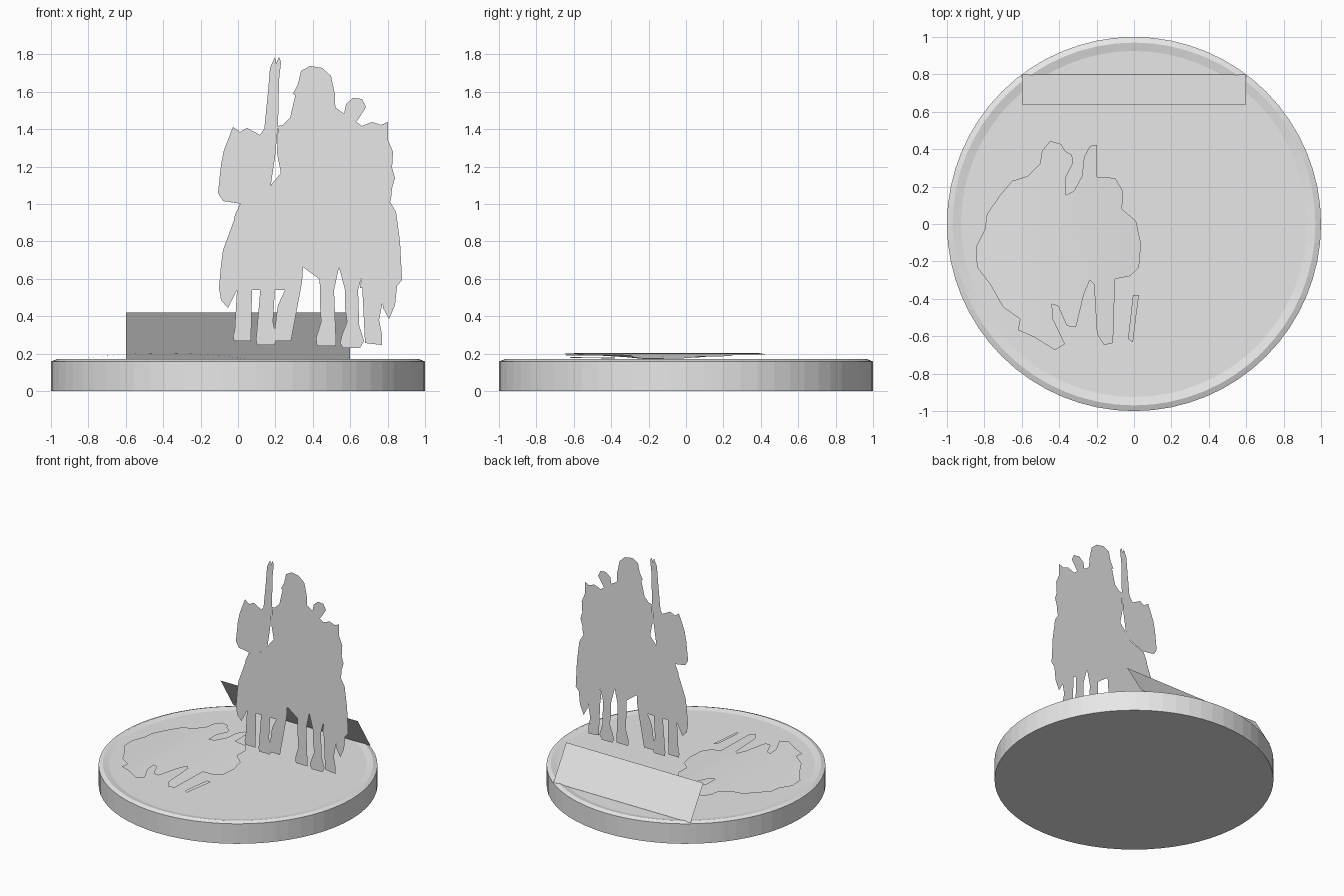
import bpy, bmesh, math

grey = bpy.data.materials.new("plain grey")
grey.diffuse_color = (0.8, 0.8, 0.8, 1)


def finish(name, bm):
    mesh = bpy.data.meshes.new(name)
    bm.to_mesh(mesh)
    bm.free()
    mesh.materials.append(grey)
    obj = bpy.data.objects.new(name, mesh)
    bpy.context.collection.objects.link(obj)
    return obj


UNIT = 187  # drawing units per scene unit


def cutout(bm, pts, place):
    """Fill one flat outline, with each 2D point placed in space."""
    face = bm.faces.new([bm.verts.new(place(u, v)) for u, v in pts])
    bmesh.ops.triangulate(bm, faces=[face])


def standing(name, y, *outlines):
    bm = bmesh.new()
    for pts in outlines:
        cutout(bm, pts, lambda u, v: ((u - 238) / UNIT, y, (391 - v) / UNIT))
    return finish(name, bm)


# Round base: bevelled rim around a shallow recess
SIDES = 64
bm = bmesh.new()
rings = [[bm.verts.new((r * math.cos(2 * math.pi * i / SIDES),
                        r * math.sin(2 * math.pi * i / SIDES), z))
          for i in range(SIDES)]
         for r, z in [(1, 0), (1, 0.158), (0.97, 0.17), (0.925, 0.16)]]
for low, high in zip(rings, rings[1:]):
    for i in range(SIDES):
        j = (i + 1) % SIDES
        bm.faces.new((low[i], low[j], high[j], high[i]))
bm.faces.new(rings[0][::-1])
bm.faces.new(rings[-1])
finish("round_base", bm)

# Sloping plaque at the back rim
bm = bmesh.new()
bm.faces.new([bm.verts.new(p) for p in
              [(0.6, 0.8, 0.165), (-0.6, 0.8, 0.165),
               (-0.6, 0.64, 0.42), (0.6, 0.64, 0.42)]])
finish("sloping_plaque", bm)

# Horse and rider cut from one sheet
horse_and_rider = [
    (240, 204), (235, 215), (231, 235), (223, 250), (221, 265), (222, 275),
    (219, 288), (221, 300), (228, 308), (231, 297), (237, 290), (252, 290),
    (257, 280), (262, 270), (269, 265), (274, 268), (275, 285), (285, 290),
    (302, 282), (303, 267), (319, 267), (320, 290), (334, 290), (339, 267),
    (343, 266), (345, 290), (358, 290), (362, 276), (367, 262), (370, 247),
    (376, 236), (378, 220), (380, 201), (391, 199), (392, 188), (395, 178),
    (392, 168), (393, 152), (388, 140), (388, 122), (381, 125), (372, 122),
    (362, 126), (355, 134), (351, 124), (337, 114), (333, 106), (335, 95),
    (331, 76), (322, 68), (310, 66), (301, 71), (298, 84), (293, 94),
    (300, 98), (298, 108), (290, 118), (283, 125), (278, 126), (277, 153),
    (286, 156), (285, 168), (278, 180), (268, 192), (262, 196)]
standing("horse_and_rider", 0.12, horse_and_rider)

# Six legs with hooves
legs = [
    [(237, 290), (238, 308), (240, 322), (233, 335), (234, 341), (251, 341),
     (249, 331), (245, 322), (247, 305), (252, 290)],
    [(257, 280), (260, 290), (266, 305), (268, 318), (265, 330), (256, 340),
     (257, 345), (275, 345), (276, 335), (273, 322), (274, 305), (275, 285),
     (274, 268), (262, 270)],
    [(285, 290), (278, 305), (276, 318), (277, 330), (273, 341), (291, 341),
     (291, 335), (286, 322), (287, 310), (296, 290), (302, 282)],
    [(320, 290), (320, 305), (321, 322), (316, 338), (317, 346), (336, 346),
     (336, 340), (330, 325), (332, 310), (334, 290)],
    [(345, 290), (345, 308), (347, 322), (342, 335), (340, 343), (343, 348),
     (360, 348), (364, 341), (359, 325), (356, 308), (358, 290)],
    [(362, 282), (367, 300), (370, 320), (365, 343), (382, 345), (382, 335),
     (379, 320), (381, 303), (386, 285)],
]
standing("legs", 0.12, *legs)

# Spear held upright
standing("spear", 0.119, [
    (268, 92), (270, 68), (275, 57), (276, 64), (279, 57), (281, 62),
    (279, 80), (278, 126), (275, 157), (270, 190), (267, 192), (269, 165),
    (262, 152), (262, 138), (266, 124)])

# Arrows behind the shoulder
standing("arrows", 0.122, [
    (337, 115), (344, 114), (346, 104), (353, 98), (353, 105), (362, 99),
    (357, 110), (366, 107), (359, 118), (352, 127), (345, 124)])

# Second sheet behind: another head on the left, a tail on the right
standing("rear_head", 0.126, [
    (242, 204), (223, 201), (218, 193), (223, 180), (221, 165), (224, 150),
    (230, 140), (233, 127), (240, 132), (247, 128), (250, 137), (260, 135),
    (266, 126), (272, 155), (269, 192), (262, 196)])
standing("rear_tail", 0.126, [
    (372, 200), (389, 200), (396, 212), (395, 230), (400, 242), (402, 280),
    (397, 286), (395, 305), (389, 319), (383, 308), (382, 290), (360, 288),
    (364, 265)])

# Cast silhouette lying slightly arched above the base
bm = bmesh.new()
shadow = [
    (1050, 142), (1061, 145), (1065, 152), (1072, 156), (1073, 164),
    (1066, 178), (1066, 196), (1074, 192), (1082, 177), (1084, 158),
    (1090, 147), (1097, 146), (1097, 178), (1115, 179), (1123, 192),
    (1122, 210), (1136, 222), (1141, 245), (1139, 268), (1130, 277),
    (1115, 280), (1113, 344), (1104, 346), (1097, 335), (1094, 285),
    (1090, 281), (1084, 295), (1076, 328), (1067, 327), (1058, 307),
    (1052, 305), (1053, 320), (1065, 345), (1055, 351), (1034, 338),
    (1018, 331), (1020, 320), (1003, 308), (990, 285), (977, 268),
    (976, 248), (985, 230), (987, 215), (1001, 195), (1012, 182),
    (1028, 177), (1040, 165), (1042, 152)]
trailing_leg = [(1133, 296), (1139, 296), (1136, 318), (1133, 343), (1128, 340)]
for pts in (shadow, trailing_leg):
    cutout(bm, pts, lambda u, v: ((u - 1134) / UNIT, (225 - v) / UNIT, 0))
for k in range(1, 8):
    bmesh.ops.bisect_plane(bm, geom=bm.verts[:] + bm.edges[:] + bm.faces[:],
                           plane_co=(-0.85 + 0.11 * k, 0, 0), plane_no=(1, 0, 0))
bmesh.ops.recalc_face_normals(bm, faces=bm.faces[:])
for v in bm.verts:
    v.co.z = 0.203 - 0.16 * (v.co.x + 0.4) ** 2
if sum(f.normal.z for f in bm.faces) < 0:
    bmesh.ops.reverse_faces(bm, faces=bm.faces[:])
finish("ground_silhouette", bm)
